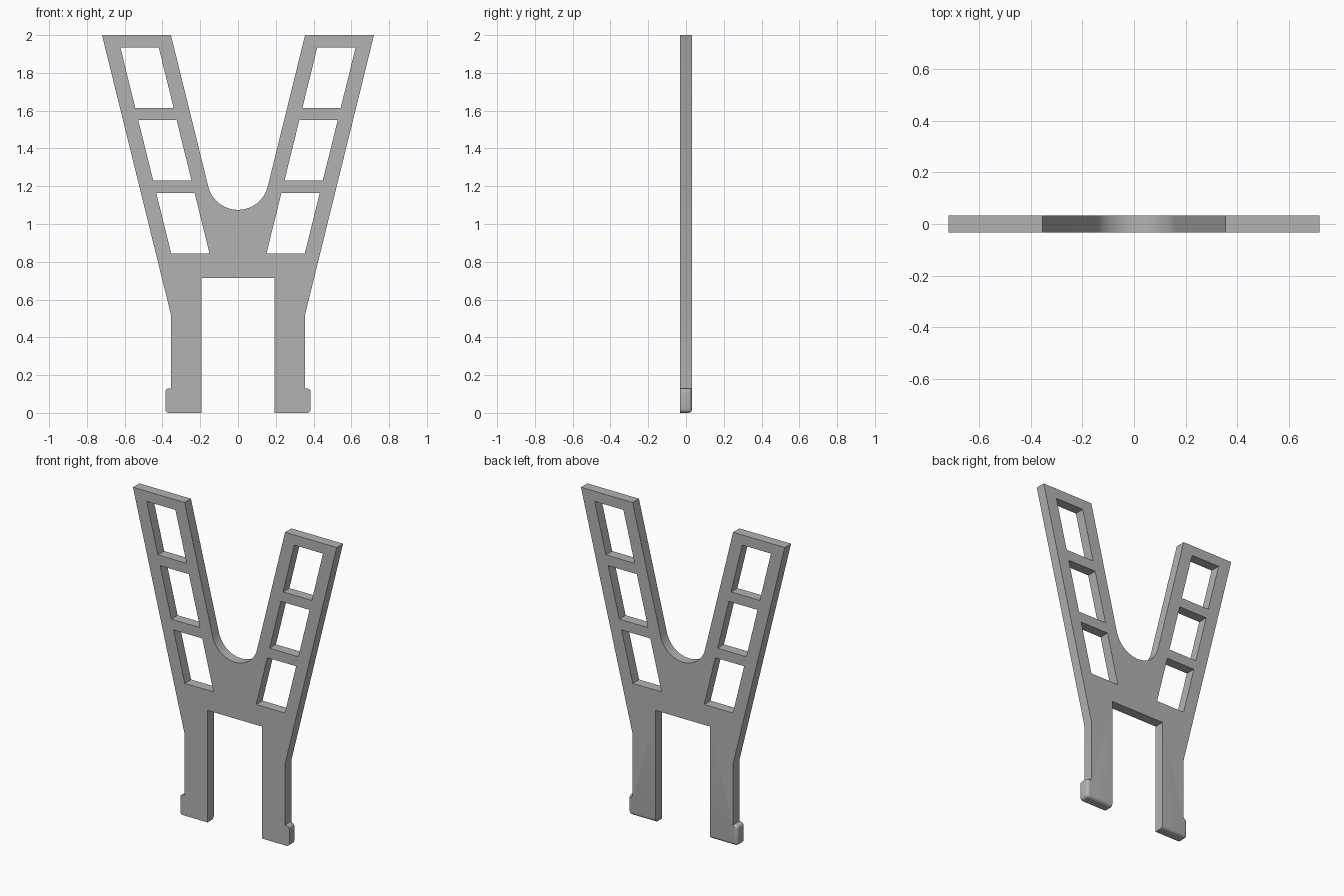
import bpy, bmesh
from math import sin, cos, atan, pi

if "Cube" in bpy.data.objects:
    bpy.data.objects.remove(bpy.data.objects["Cube"])

HALF = 0.032      # half of the plate thickness
SLOPE = 0.2466    # sideways lean of the arms per unit of height
HOOK_X, HOOK_Z = 0.385, 0.13

grey = bpy.data.materials.new("plain grey")
grey.use_nodes = True
grey.diffuse_color = (0.45, 0.45, 0.45, 1)
grey.node_tree.nodes["Principled BSDF"].inputs["Base Color"].default_value = grey.diffuse_color


def prism(bm, outline, half):
    """Extrude an x-z outline symmetrically along y."""
    face = bm.faces.new([bm.verts.new((x, -half, z)) for x, z in outline])
    ext = bmesh.ops.extrude_face_region(bm, geom=[face])["geom"]
    moved = [v for v in ext if isinstance(v, bmesh.types.BMVert)]
    bmesh.ops.translate(bm, verts=moved, vec=(0, 2 * half, 0))
    bmesh.ops.recalc_face_normals(bm, faces=bm.faces)


def make_object(name, bm):
    mesh = bpy.data.meshes.new(name)
    bm.to_mesh(mesh)
    bm.free()
    mesh.materials.append(grey)
    obj = bpy.data.objects.new(name, mesh)
    bpy.context.collection.objects.link(obj)
    return obj


# Outline: left half from the middle of the leg gap up to the arm tip, then the round crotch
half_outline = [(0.193, 0.715), (0.193, 0), (HOOK_X, 0), (HOOK_X, HOOK_Z),
                (0.355, HOOK_Z), (0.355, 0.52), (0.72, 2), (0.355, 2)]
lean, radius, centre = atan(SLOPE), 0.162, 1.237
steps = 32
arc = []
for i in range(steps + 1):
    a = -lean - (pi - 2 * lean) * i / steps
    arc.append((radius * cos(a), centre + radius * sin(a)))
mirrored = [(-x, z) for x, z in reversed(half_outline)]

bm = bmesh.new()
prism(bm, half_outline + arc + mirrored, HALF)


# Round the hooked feet: back rim and the outer corners
def is_rounded(edge):
    a, b = (v.co for v in edge.verts)
    if max(a.z, b.z) > HOOK_Z + 0.01:
        return False
    outer = [abs(abs(p.x) - HOOK_X) < 0.001 for p in (a, b)]
    if a.y > 0 and b.y > 0:
        return any(outer)
    return a.y * b.y < 0 and all(outer)


bmesh.ops.bevel(bm, geom=[e for e in bm.edges if is_rounded(e)], offset=0.02,
                segments=5, profile=0.5, affect='EDGES', clamp_overlap=True)
frame = make_object("forked_frame", bm)

# Slanted windows, three in each arm
bm = bmesh.new()
for low in (0.845, 1.23, 1.615):
    high = low + 0.32
    for side in (1, -1):
        inner = [0.151 + SLOPE * (z - 0.845) for z in (low, high)]
        prism(bm, [(side * inner[0], low), (side * (inner[0] + 0.203), low),
                   (side * (inner[1] + 0.203), high), (side * inner[1], high)], 0.1)
cutter = make_object("window_cutter", bm)
cutter.hide_render = True

cut = frame.modifiers.new("windows", 'BOOLEAN')
cut.operation = 'DIFFERENCE'
cut.solver = 'EXACT'
cut.object = cutter
bpy.context.view_layer.objects.active = frame
frame.select_set(True)
cutter.select_set(False)
bpy.ops.object.modifier_apply(modifier=cut.name)
bpy.data.objects.remove(cutter)

bpy.ops.object.shade_smooth_by_angle(angle=pi / 6)
